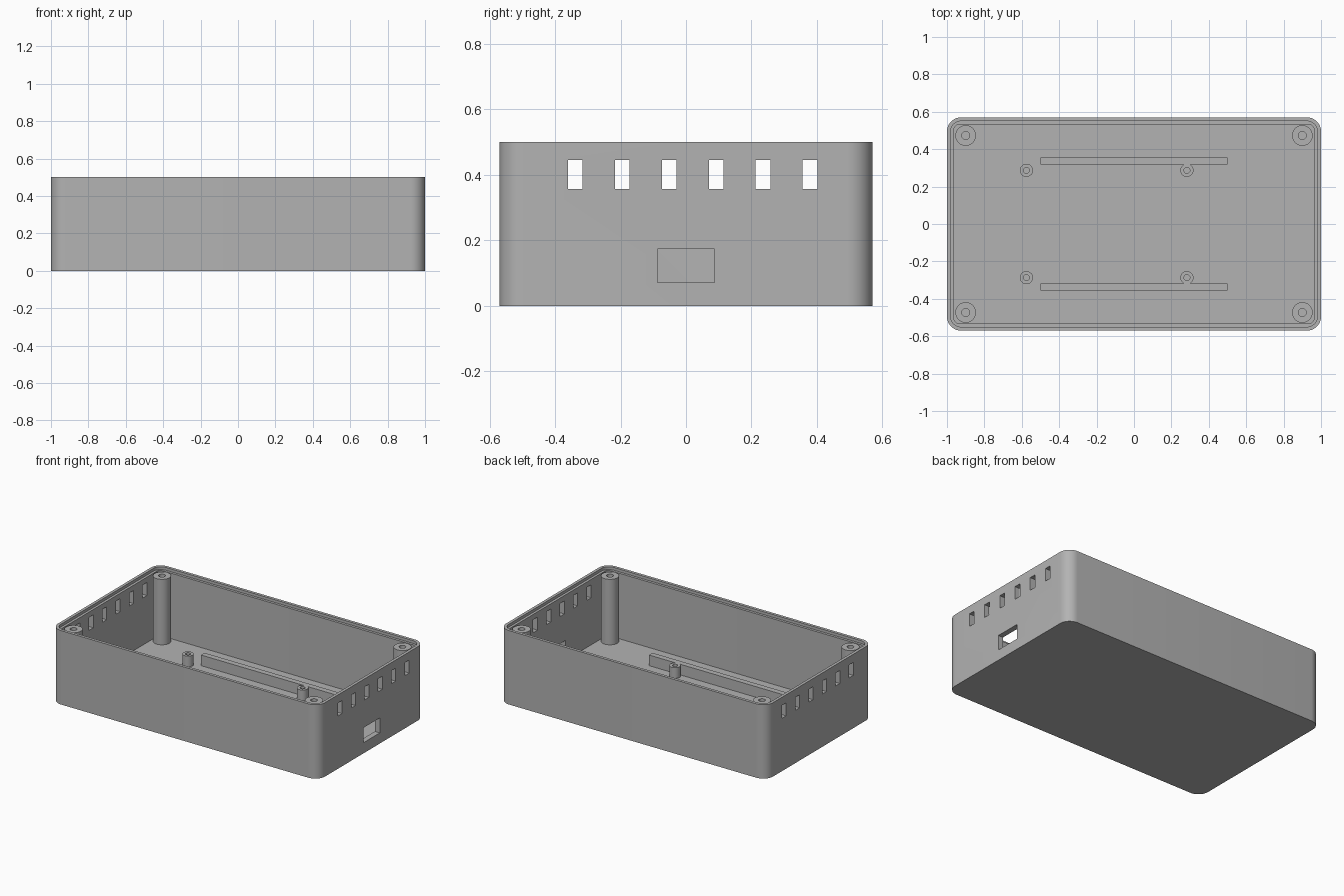
import bpy, bmesh, math

if "Cube" in bpy.data.objects:
    bpy.data.objects.remove(bpy.data.objects["Cube"], do_unlink=True)

HX, HY, H = 1.0, 0.57, 0.5      # half length, half width, height
FLOOR, LEDGE = 0.038, 0.481     # floor top, lid ledge and post top

grey = bpy.data.materials.new("plain grey plastic")
grey.use_nodes = True
colour = (0.45, 0.45, 0.45, 1)
grey.diffuse_color = colour
grey.node_tree.nodes["Principled BSDF"].inputs["Base Color"].default_value = colour


def make(name, bm):
    bmesh.ops.recalc_face_normals(bm, faces=bm.faces)
    mesh = bpy.data.meshes.new(name)
    bm.to_mesh(mesh)
    bm.free()
    obj = bpy.data.objects.new(name, mesh)
    bpy.context.collection.objects.link(obj)
    mesh.materials.append(grey)
    return obj


def loft(name, rings):
    """Skin closed rings of equal length and cap both ends."""
    bm = bmesh.new()
    loops = [[bm.verts.new(p) for p in ring] for ring in rings]
    n = len(loops[0])
    for a, b in zip(loops, loops[1:]):
        for i in range(n):
            j = (i + 1) % n
            bm.faces.new((a[i], a[j], b[j], b[i]))
    bm.faces.new(loops[0])
    bm.faces.new(loops[-1])
    return make(name, bm)


def rounded(inset, radius, z, steps=10):
    pts = []
    for q, (sx, sy) in enumerate([(1, 1), (-1, 1), (-1, -1), (1, -1)]):
        for k in range(steps + 1):
            a = (q + k / steps) * math.pi / 2
            pts.append((sx * (HX - inset - radius) + radius * math.cos(a),
                        sy * (HY - inset - radius) + radius * math.sin(a), z))
    return pts


def circle(x, y, r, z, n=48):
    return [(x + r * math.cos(i * math.tau / n), y + r * math.sin(i * math.tau / n), z)
            for i in range(n)]


def tube(name, x, y, r, hole, z0, z1, depth):
    return loft(name, [circle(x, y, r, z0), circle(x, y, r, z1),
                       circle(x, y, hole, z1), circle(x, y, hole, z1 - depth)])


def box(name, x0, x1, y0, y1, z0, z1):
    return loft(name, [[(x0, y0, z), (x1, y0, z), (x1, y1, z), (x0, y1, z)] for z in (z0, z1)])


def boolean(obj, other, operation):
    mod = obj.modifiers.new(operation.lower(), 'BOOLEAN')
    mod.operation, mod.solver, mod.object = operation, 'EXACT', other
    bpy.context.view_layer.objects.active = obj
    bpy.ops.object.modifier_apply(modifier=mod.name)
    bpy.data.objects.remove(other, do_unlink=True)


def smooth(obj):
    bpy.ops.object.select_all(action='DESELECT')
    obj.select_set(True)
    bpy.context.view_layer.objects.active = obj
    bpy.ops.object.shade_smooth_by_angle(angle=math.radians(30))


# Open tray with a stepped rim
shell = loft("case_shell", [
    rounded(0, 0.075, 0), rounded(0, 0.075, H),
    rounded(0.02, 0.055, H), rounded(0.02, 0.055, LEDGE),
    rounded(0.037, 0.03, LEDGE), rounded(0.037, 0.03, FLOOR)])

# Vent slots through both ends
for i in range(6):
    y = -0.338 + i * 0.1434
    for sx in (-1, 1):
        x0, x1 = sorted((sx * 0.9, sx * 1.1))
        boolean(shell, box("vent_cutter", x0, x1, y - 0.0225, y + 0.0225, 0.357, 0.445), 'DIFFERENCE')

# Cable port in one end
boolean(shell, box("port_cutter", 0.9, 1.1, -0.0875, 0.0875, 0.072, 0.173), 'DIFFERENCE')
smooth(shell)

for sy, side in ((-1, "front"), (1, "back")):
    # Tall corner screw posts
    for sx, end in ((-1, "right"), (1, "left")):
        smooth(tube(f"{side}_{end}_screw_post", sx * 0.9, sy * 0.473, 0.055, 0.021,
                    FLOOR - 0.005, LEDGE, 0.4))
    # Board rail joined to one standoff, plus a free standoff
    y0, y1 = sorted((sy * 0.318, sy * 0.356))
    rail = box(f"{side}_board_rail", -0.5, 0.5, y0, y1, FLOOR - 0.005, 0.11)
    boolean(rail, tube("standoff", 0.283, sy * 0.287, 0.035, 0.016, FLOOR - 0.005, 0.11, 0.06), 'UNION')
    smooth(rail)
    smooth(tube(f"{side}_standoff", -0.575, sy * 0.287, 0.035, 0.016, FLOOR - 0.005, 0.11, 0.06))
